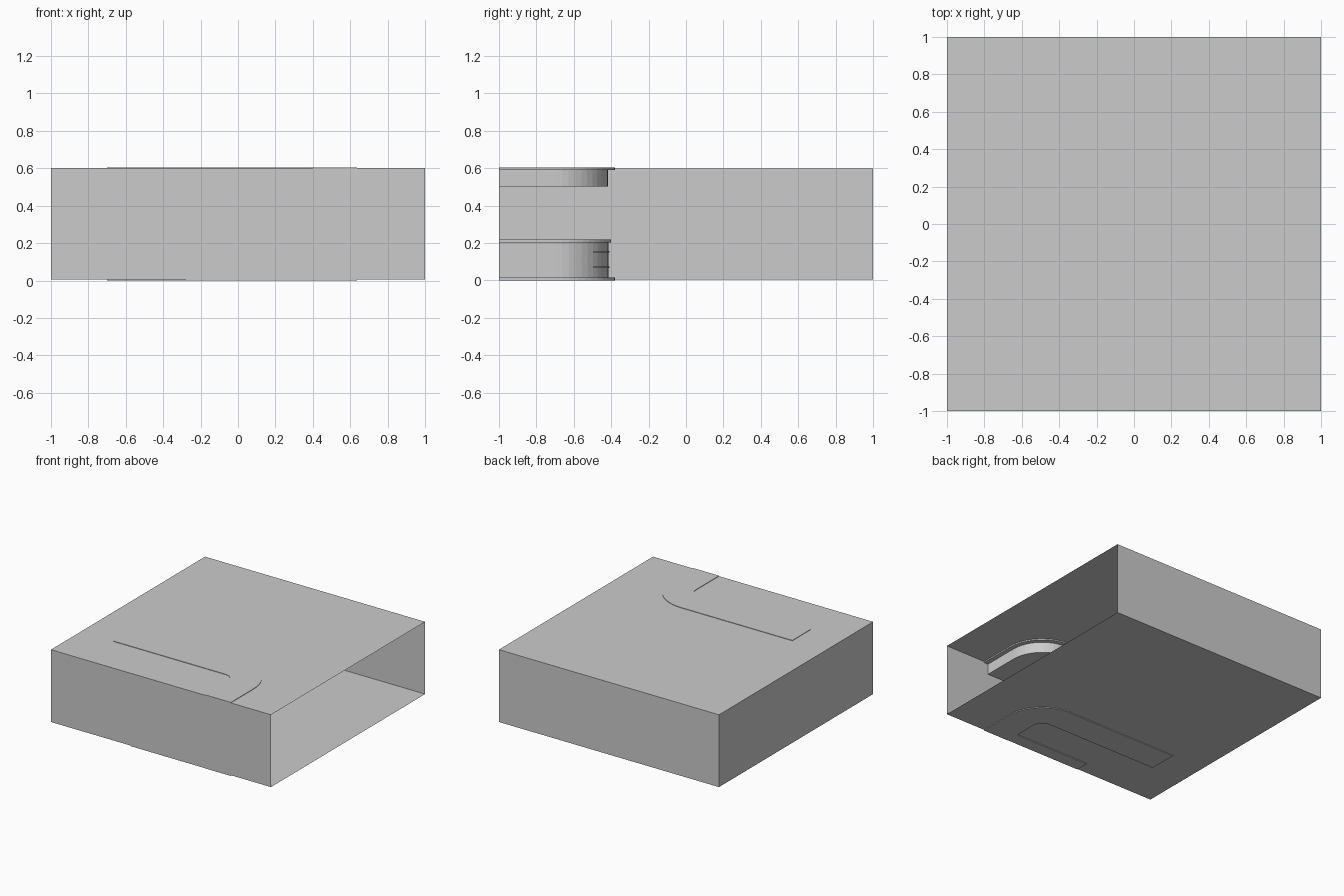
import bpy, bmesh, math

if "Cube" in bpy.data.objects:
    bpy.data.objects.remove(bpy.data.objects["Cube"])

CX, CY = 0.315, -0.70      # centre of the counter's rounded corner
LEFT, WALL = -0.70, -1.0   # ends of the two counter legs
SEG = 12


def make_object(name, bm):
    bmesh.ops.recalc_face_normals(bm, faces=bm.faces)
    mesh = bpy.data.meshes.new(name)
    bm.to_mesh(mesh)
    bm.free()
    obj = bpy.data.objects.new(name, mesh)
    bpy.context.collection.objects.link(obj)
    return obj


def path(r, left):
    """Plan line from the wall, round the corner, to the left end."""
    arc = [(CX + r * math.cos(i * math.pi / 2 / SEG),
            CY + r * math.sin(i * math.pi / 2 / SEG)) for i in range(SEG + 1)]
    return [(CX + r, WALL)] + arc + [(left, CY + r)]


def band(name, r_in, r_out, z0, z1, left=LEFT):
    """Closed L-shaped band with a rounded corner."""
    bm = bmesh.new()
    rings = []
    for r, z in ((r_in, z0), (r_out, z0), (r_out, z1), (r_in, z1)):
        rings.append([bm.verts.new((x, y, z)) for x, y in path(r, left)])
    n = len(rings[0])
    for k in range(4):
        a, b = rings[k], rings[(k + 1) % 4]
        for i in range(n - 1):
            bm.faces.new((a[i], a[i + 1], b[i + 1], b[i]))
    for i in (0, n - 1):
        bm.faces.new([ring[i] for ring in rings])
    return make_object(name, bm)


def box(name, x0, x1, y0, y1, z0, z1):
    bm = bmesh.new()
    bmesh.ops.create_cube(bm, size=1)
    for v in bm.verts:
        v.co = (x1 if v.co.x > 0 else x0, y1 if v.co.y > 0 else y0,
                z1 if v.co.z > 0 else z0)
    return make_object(name, bm)


# Room shell, thin walls, open on the right
shell = box("room_shell", -1, 1, -1, 1, 0.006, 0.6)
bm = bmesh.new()
bm.from_mesh(shell.data)
bmesh.ops.delete(bm, geom=[f for f in bm.faces if f.calc_center_median().x > 0.9],
                 context='FACES_ONLY')
bm.to_mesh(shell.data)
bm.free()

# Lower counter: plinth, body, trim strips, worktop
band("counter_plinth", 0.085, 0.32, 0.0, 0.016)
band("counter_body", 0.11, 0.285, 0.016, 0.203, LEFT + 0.02)
for i, z in enumerate((0.066, 0.149)):
    band(f"counter_trim_{i + 1}", 0.28, 0.291, z, z + 0.008, LEFT + 0.02)
band("counter_top", 0.085, 0.30, 0.203, 0.22)

# Upper canopy: body and ceiling slab
band("canopy_body", 0.11, 0.282, 0.503, 0.59, LEFT + 0.02)
band("canopy_slab", 0.085, 0.32, 0.59, 0.604)

# Low back counter against the front wall
box("back_counter_body", -0.28, 0.42, -0.998, -0.89, 0.0, 0.203)
box("back_counter_top", -0.3, 0.42, -0.998, -0.88, 0.203, 0.22)
